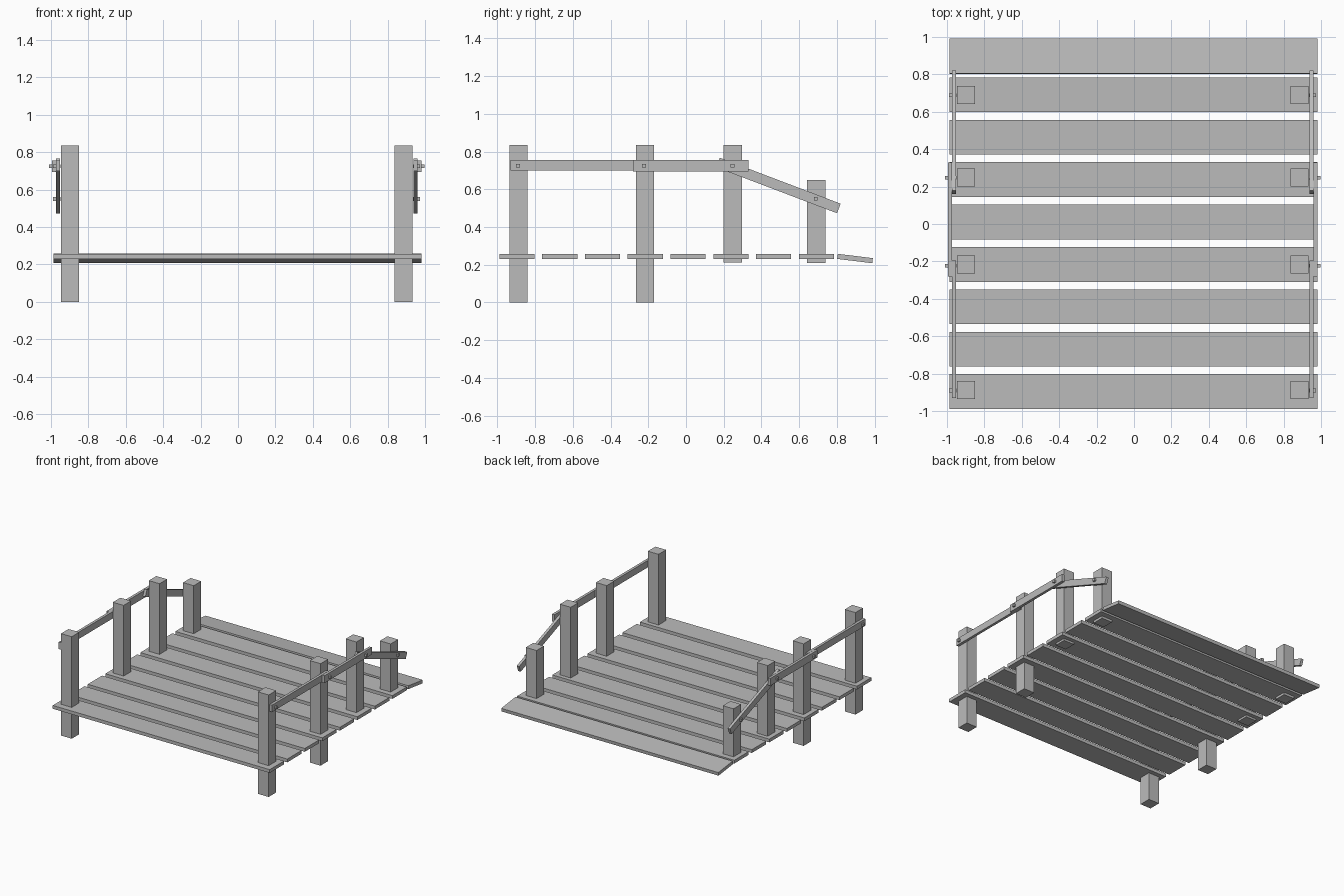
import bpy
import bmesh
from math import radians
from mathutils import Matrix, Vector

cube = bpy.data.objects.get("Cube")
if cube:
    bpy.data.objects.remove(cube, do_unlink=True)

# One flat material for all the timber
grey = bpy.data.materials.new("weathered_grey")
grey.use_nodes = True
colour = (0.5, 0.5, 0.5, 1)
grey.diffuse_color = colour
grey.node_tree.nodes["Principled BSDF"].inputs["Base Color"].default_value = colour


def box(name, centre, size, tilt=0):
    """Box with its centre, size and a tilt in degrees about the x axis."""
    bm = bmesh.new()
    bmesh.ops.create_cube(bm, size=1, matrix=Matrix.Diagonal((*size, 1)))
    mesh = bpy.data.meshes.new(name)
    bm.to_mesh(mesh)
    bm.free()
    mesh.materials.append(grey)
    obj = bpy.data.objects.new(name, mesh)
    obj.location = Vector(centre)
    obj.rotation_euler.x = radians(tilt)
    bpy.context.collection.objects.link(obj)
    return obj


# Deck: eight level planks and a drooping one at the back
for i in range(8):
    box(f"deck_plank_{i + 1}", (-0.003, -0.896 + i * 0.2267, 0.243), (1.966, 0.186, 0.027))
box("sloping_plank", (-0.003, 0.896, 0.233), (1.966, 0.187, 0.027), -7)

# Posts: y, bottom, top
posts = [(-0.888, 0, 0.835), (-0.217, 0, 0.835), (0.248, 0.213, 0.835), (0.69, 0.21, 0.65)]
# Rails: distance out from the post face, y, z, length, height, tilt
rails = [("front_rail", 0.012, -0.563, 0.728, 0.735, 0.056, 0),
         ("middle_rail", 0.034, 0.025, 0.725, 0.61, 0.06, 0),
         ("sloping_rail", 0.012, 0.49, 0.62, 0.685, 0.054, -20.8)]
# Bolts: y, z, reach out from the post face
bolts = [(-0.89, 0.725, 0.038), (-0.223, 0.725, 0.06), (0.247, 0.725, 0.06), (0.688, 0.55, 0.038)]

for side, sign in (("left", 1), ("right", -1)):
    centre_x = -0.007 + sign * 0.892
    face_x = centre_x + sign * 0.051
    for i, (y, low, high) in enumerate(posts):
        box(f"{side}_post_{i + 1}", (centre_x, y, (low + high) / 2), (0.097, 0.097, high - low))
    for name, out, y, z, length, height, tilt in rails:
        box(f"{side}_{name}", (face_x + sign * out, y, z), (0.022, length, height), tilt)
    for i, (y, z, reach) in enumerate(bolts):
        box(f"{side}_bolt_{i + 1}", (face_x + sign * reach / 2, y, z), (reach, 0.02, 0.02))
